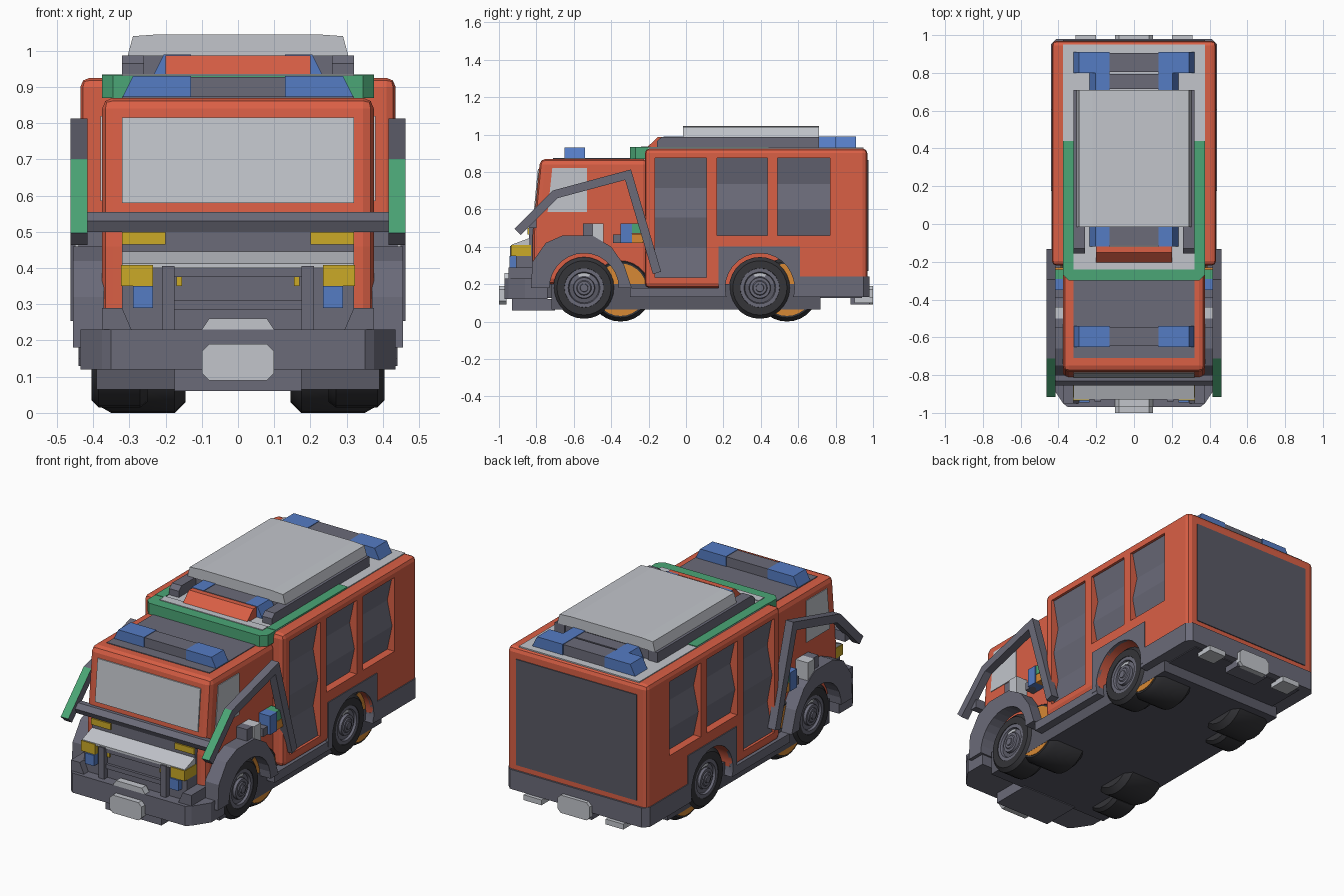
import bpy, bmesh, math

if "Cube" in bpy.data.objects:
    bpy.data.objects.remove(bpy.data.objects["Cube"])

def mat(name, r, g, b):
    m = bpy.data.materials.new(name)
    m.diffuse_color = (r, g, b, 1)
    m.use_nodes = True
    m.node_tree.nodes["Principled BSDF"].inputs["Base Color"].default_value = m.diffuse_color
    return m

RED = mat("red", .70, .115, .06)
DARK = mat("slate grey", .145, .145, .19)
PANEL = mat("dark panel grey", .10, .10, .13)
LIGHT = mat("light grey", .54, .56, .60)
GREEN = mat("green", .07, .38, .18)
BLUE = mat("blue", .09, .20, .55)
YELLOW = mat("yellow", .60, .40, .02)
BLACK = mat("tyre black", .035, .035, .04)
ORANGE = mat("orange", .68, .25, .035)

def make(name, verts, faces, material, mirror=False, bevel=0, segs=2):
    me = bpy.data.meshes.new(name)
    me.from_pydata(verts, [], faces)
    bm = bmesh.new()
    bm.from_mesh(me)
    bmesh.ops.recalc_face_normals(bm, faces=bm.faces)
    bm.to_mesh(me)
    bm.free()
    ob = bpy.data.objects.new(name, me)
    bpy.context.collection.objects.link(ob)
    if material:
        me.materials.append(material)
    if bevel:
        b = ob.modifiers.new("bevel", 'BEVEL')
        b.width, b.segments, b.limit_method = bevel, segs, 'ANGLE'
    if mirror:
        ob.modifiers.new("mirror", 'MIRROR').use_mirror_merge = False
    return ob

def prism(name, pts, axis, a, b, material, **kw):
    """Extrude a 2D profile along an axis from a to b."""
    place = {'x': lambda p, t: (t, p[0], p[1]), 'y': lambda p, t: (p[0], t, p[1]),
             'z': lambda p, t: (p[0], p[1], t)}[axis]
    n = len(pts)
    verts = [place(p, t) for t in (a, b) for p in pts]
    faces = [tuple(range(n)), tuple(range(n, 2 * n))]
    faces += [(i, (i + 1) % n, n + (i + 1) % n, n + i) for i in range(n)]
    return make(name, verts, faces, material, **kw)

def box(name, x0, x1, y0, y1, z0, z1, material, **kw):
    return prism(name, [(x0, y0), (x1, y0), (x1, y1), (x0, y1)], 'z', z0, z1, material, **kw)

def lathe(name, profile, cy, cz, material, segs=28, mirror=True):
    """Closed solid turned about an x-parallel axis; profile is (x, radius)."""
    verts, faces, m = [], [], len(profile)
    for x, r in profile:
        for k in range(segs):
            a = 2 * math.pi * k / segs
            verts.append((x, cy + r * math.cos(a), cz + r * math.sin(a)))
    for i in range(m - 1):
        for k in range(segs):
            j = (k + 1) % segs
            faces.append((i * segs + k, i * segs + j, (i + 1) * segs + j, (i + 1) * segs + k))
    faces += [tuple(range(segs)), tuple(range((m - 1) * segs, m * segs))]
    ob = make(name, verts, faces, material, mirror=mirror)
    ob.data.shade_smooth()
    ob.data.set_sharp_from_angle(angle=math.radians(30))
    return ob

def cut(ob, cutter):
    cutter.hide_render = True
    cutter.display_type = 'WIRE'
    m = ob.modifiers.new("cut", 'BOOLEAN')
    m.operation, m.solver, m.object = 'DIFFERENCE', 'EXACT', cutter

FRONT, REAR = -.545, .395   # wheel positions

# Rear body with shutter recesses and rear wheel arches
body = box("rear_body", -.435, .435, -.22, .97, .18, .925, RED, bevel=.025)
arch = box("rear_arch", .42, .44, .175, .61, .15, .40, DARK, mirror=True)
wheel_cutter = lathe("wheel_cutter", [(.2, .185), (.5, .185)], REAR, .18, None)
skirt = box("side_skirt", .36, .438, -.30, .62, .13, .18, DARK, mirror=True)
for ob in (body, arch, skirt):
    cut(ob, wheel_cutter)
for y0, y1, z0, n in ((-.165, .11, .235, 4), (.165, .435, .46, 3), (.49, .77, .46, 3)):
    cut(body, box("shutter_cutter", .36, .5, y0, y1, z0, .875, None, mirror=True))
    zig = [(.42 if i % 2 == 0 else .39, .875 - (.875 - z0) * i / n) for i in range(n + 1)]
    prism("shutter", [(.35, .875)] + zig + [(.35, z0)], 'y', y0, y1, DARK, mirror=True)
box("rear_panel", -.375, .375, .96, .975, .27, .865, PANEL)

# Roof: grey deck with green rim at the front
box("roof_deck", -.375, .375, -.20, .95, .91, .93, LIGHT)
prism("roof_rim_front", [(-.375, -.19), (-.375, -.27), (-.345, -.3), (.345, -.3), (.375, -.27),
                         (.375, -.19)], 'z', .87, .932, GREEN)
box("roof_rim_side", .32, .375, -.2, .44, .92, .934, GREEN, mirror=True)
box("roof_deck_front", -.32, .32, -.24, -.19, .925, .936, LIGHT)
prism("roof_rail", [(-.155, .93), (-.155, .965), (-.13, .987), (.71, .987), (.71, .93)], 'x', .26, .32,
      DARK, mirror=True)
prism("roof_wedge", [(-.21, .93), (-.15, .987), (-.12, .987), (-.12, .93)], 'x', -.2, .2, RED)
box("cover_base", -.26, .26, .0, .70, .93, .985, DARK)
prism("roof_cover", [(-.305, .985), (-.29, 1.04), (-.22, 1.045), (.22, 1.045), (.29, 1.04), (.305, .985)],
      'y', -.015, .71, LIGHT)

def light_bar(y0, y1, z, w):
    prism("blue_light", [(.13, z), (w, z), (w - .03, z + .06), (.13, z + .06)], 'y', y0, y1, BLUE,
          mirror=True)
    box("light_bar_middle", -.13, .13, y0 + .005, y1 - .005, z, z + .057, DARK)

light_bar(-.65, -.54, .87, .32)
light_bar(-.12, .0, .93, .235)
light_bar(.71, .80, .93, .235)
light_bar(.80, .91, .93, .32)

# Cab with windows and roof plate
prism("cab", [(-.82, .20), (-.82, .46), (-.78, .87), (-.2, .87), (-.2, .20)], 'x', -.375, .375, RED,
      bevel=.03)
box("cab_roof_plate", -.32, .32, -.71, -.28, .865, .874, DARK)
prism("windscreen", [(-.815, .58), (-.792, .815), (-.78, .815), (-.80, .58)], 'x', -.32, .32, LIGHT)
prism("side_window", [(-.74, .585), (-.715, .82), (-.53, .82), (-.53, .585)], 'x', .37, .379, LIGHT,
      mirror=True)

# Nose: grille, headlights and sloping hood
box("nose_panel", -.32, .32, -.84, -.8, .2, .5, DARK)
box("upper_light", .2, .32, -.848, -.83, .465, .5, YELLOW, mirror=True)
box("grille", -.32, .32, -.91, -.82, .2, .405, DARK)
prism("hood", [(-.93, .40), (-.93, .412), (-.84, .445), (-.82, .445), (-.82, .40)], 'x', -.32, .32, LIGHT)
box("headlight", .235, .323, -.935, -.83, .35, .408, YELLOW, mirror=True)
box("small_light", .155, .17, -.92, -.90, .35, .405, YELLOW, mirror=True)
box("blue_front_light", .235, .29, -.945, -.89, .29, .35, BLUE, mirror=True)
box("grille_post", .175, .21, -.94, -.89, .2, .405, DARK, mirror=True)
for z in (.285, .375):
    box("grille_bar", -.175, .175, -.925, -.9, z, z + .025, DARK)
prism("nose_cheek", [(.29, .22), (.375, .22), (.375, .29), (.32, .29)], 'y', -.95, -.8, DARK, mirror=True)

# Bumpers and plates
prism("front_bumper", [(-.435, -.74), (-.435, -.86), (-.375, -.95), (-.35, -.97), (.35, -.97),
                       (.375, -.95), (.435, -.86), (.435, -.74)], 'z', .12, .23, DARK)
box("front_bumper_lip", -.175, .175, -.93, -.7, .06, .12, DARK)
prism("rear_bumper", [(-.44, .60), (-.44, .95), (-.41, .98), (.41, .98), (.44, .95), (.44, .60)],
      'z', .13, .24, DARK)
octagon = [(-.1, .11), (-.1, .17), (-.08, .19), (.08, .19), (.1, .17), (.1, .11), (.08, .09), (-.08, .09)]
prism("front_plate", octagon, 'y', -1, -.96, LIGHT)
prism("rear_plate", octagon, 'y', .97, 1, LIGHT)
prism("bumper_top_tab", [(-.1, .23), (-.08, .26), (.08, .26), (.1, .23)], 'y', -.97, -.93, LIGHT)
box("rear_step", .2, .31, .9, 1, .1, .13, LIGHT, mirror=True)
box("tow_block", -.1, .1, .88, .98, .09, .135, DARK)

# Underbody
box("chassis", -.39, .39, -.72, .72, .065, .2, PANEL)
box("chassis_ends", -.36, .36, -.9, .94, .125, .2, PANEL)

# Front fenders: arch outline over an inner wheel opening
opening = [(FRONT + .185 * math.cos(a), .18 + .185 * math.sin(a))
           for a in [math.pi * k / 14 for k in range(15)]]
prism("front_fender", opening + [(-.83, .18), (-.82, .32), (-.75, .42), (-.66, .46), (-.50, .46),
                                 (-.40, .40), (-.33, .30), (-.29, .18)],
      'x', .37, .455, DARK, mirror=True)

# Wheels: rimmed outer wheel, plus offset inner tyre with orange disc
for y, inner in ((FRONT, -.35), (REAR, .54)):
    lathe("tyre", [(.25, .12), (.25, .15), (.27, .165), (.385, .165), (.405, .145), (.405, .105),
                   (.385, .10)], y, .18, BLACK)
    lathe("rim_lip", [(.38, .105), (.402, .105), (.402, .085), (.39, .08)], y, .18, DARK)
    lathe("hub", [(.38, .06), (.405, .055), (.405, .04), (.41, .035)], y, .18, DARK)
    lathe("hub_cap", [(.40, .025), (.416, .02)], y, .18, DARK)
    prism("rim_shine", [(y + r * math.cos(a), .18 + r * math.sin(a)) for r, a in
                        ((.08, 1.15), (.08, 1.57), (.08, 2.0), (.065, 2.0), (.065, 1.57), (.065, 1.15))],
          'x', .38, .394, LIGHT, mirror=True)
    lathe("inner_tyre", [(.145, .10), (.145, .14), (.175, .17), (.35, .17), (.385, .15), (.385, .13)],
          inner, .17, BLACK)
    lathe("orange_disc", [(.37, .14), (.389, .14)], inner, .17, ORANGE)

# Side arms: mitred strip along a bent path, green on the forward slope
path = [(-.90, .48), (-.70, .68), (-.31, .785), (-.155, .26)]
left, right = [], []
for i, (y, z) in enumerate(path):
    dirs = []
    for j in (i - 1, i):
        if 0 <= j < len(path) - 1:
            dy, dz = path[j + 1][0] - path[j][0], path[j + 1][1] - path[j][1]
            dirs.append((-dz / math.hypot(dy, dz), dy / math.hypot(dy, dz)))
    ny, nz = sum(d[0] for d in dirs), sum(d[1] for d in dirs)
    k = .023 / (ny * dirs[0][0] + nz * dirs[0][1])
    left.append((y + ny * k, z + nz * k))
    right.append((y - ny * k, z - nz * k))
arm = prism("side_arm", left + right[::-1], 'x', .415, .462, DARK, mirror=True)
arm.data.materials.append(GREEN)
for f in arm.data.polygons:
    if f.normal.z > .3 and f.normal.y < -.5 and f.center.y < -.6:
        f.material_index = 1
prism("front_bar", [(-.855, .53), (-.83, .555), (-.80, .555), (-.80, .50), (-.84, .50)], 'x', -.43, .43, DARK)

# Side equipment behind the front fender
box("side_box_dark", .37, .44, -.55, -.50, .42, .525, DARK, mirror=True)
box("side_box_light", .37, .45, -.50, -.44, .42, .525, LIGHT, mirror=True)
box("side_box_blue", .37, .445, -.35, -.29, .42, .525, BLUE, mirror=True)
box("side_box_green", .37, .44, -.29, -.24, .47, .525, GREEN, mirror=True)
box("side_box_orange", .37, .44, -.29, -.23, .42, .468, ORANGE, mirror=True)
box("side_lever", .37, .43, -.39, -.33, .42, .465, DARK, mirror=True)
